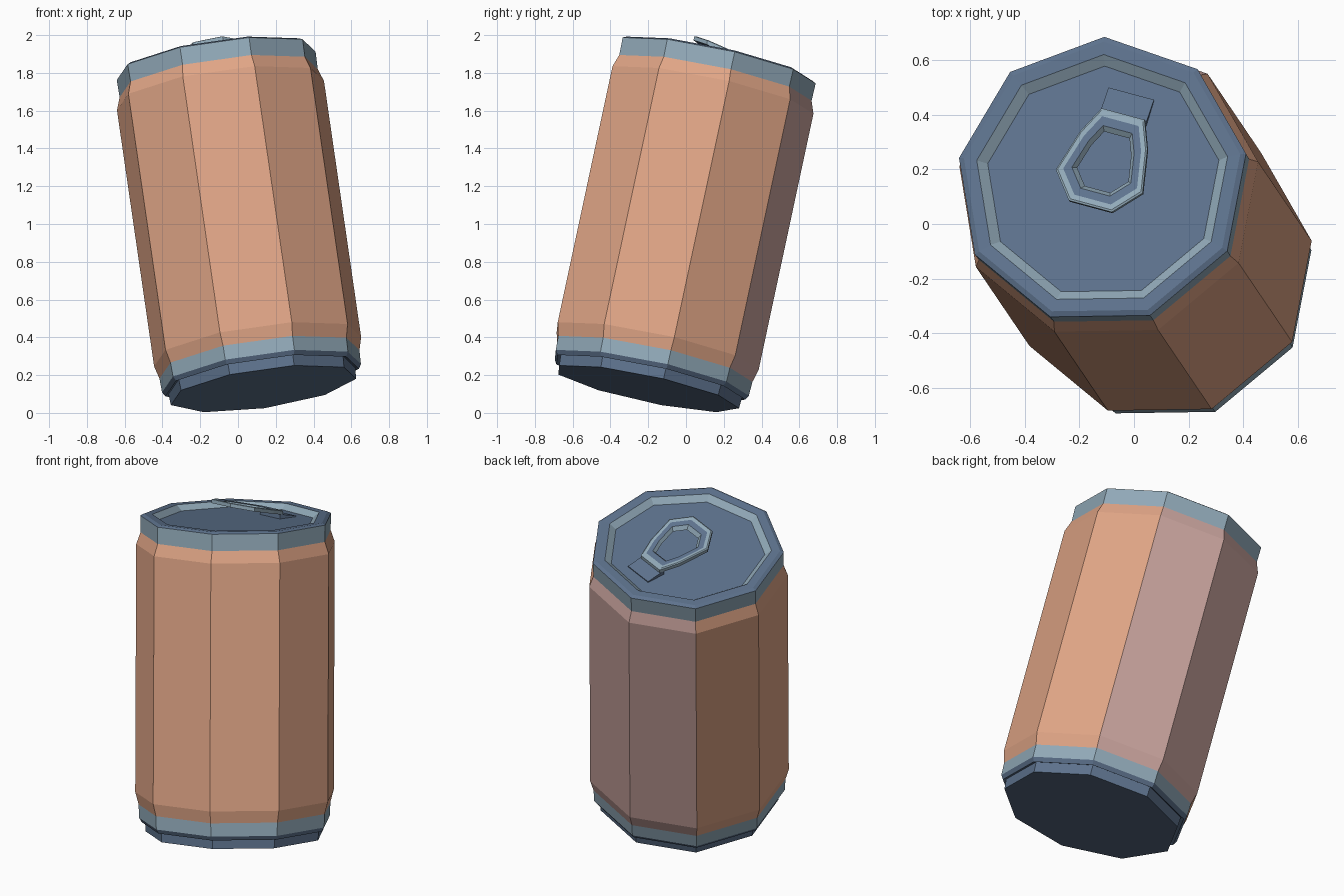
import bpy, bmesh, math
from mathutils import Matrix, Vector

if "Cube" in bpy.data.objects:
    bpy.data.objects.remove(bpy.data.objects["Cube"])


def srgb(r, g, b):
    f = lambda c: c / 12.92 if c <= 0.04045 else ((c + 0.055) / 1.055) ** 2.4
    return (f(r / 255), f(g / 255), f(b / 255), 1)


def material(name, rgb):
    m = bpy.data.materials.new(name)
    m.diffuse_color = srgb(*rgb)
    m.use_nodes = True
    m.node_tree.nodes["Principled BSDF"].inputs["Base Color"].default_value = m.diffuse_color
    return m


ORANGE = material("orange paint", (224, 165, 134))
PINK = material("dusty pink paint", (205, 167, 161))
LIGHT = material("light metal", (146, 170, 185))
DARK = material("blue metal", (94, 115, 142))
MATS = [ORANGE, PINK, LIGHT, DARK]

# Leaning can frame: local origin is the centre of the lid, local z is the axis
axis = Vector((-0.145, 0.214, 1)).normalized()
FRAME = Matrix.Translation((-0.118, 0.16, 1.864)) @ \
    Vector((0, 0, 1)).rotation_difference(axis).to_matrix().to_4x4()


def finish(name, bm):
    bmesh.ops.recalc_face_normals(bm, faces=bm.faces)
    me = bpy.data.meshes.new(name)
    bm.to_mesh(me)
    bm.free()
    for m in MATS:
        me.materials.append(m)
    ob = bpy.data.objects.new(name, me)
    bpy.context.collection.objects.link(ob)
    ob.matrix_world = FRAME
    return ob


def loft(bm, loops, mats, closed=False):
    """Skin consecutive vertex loops; mats gives one material per strip."""
    rings = [[bm.verts.new(p) for p in loop] for loop in loops]
    n = len(rings[0])
    pairs = list(zip(rings, rings[1:] + rings[:1])) if closed else list(zip(rings, rings[1:]))
    for (a, b), m in zip(pairs, mats):
        for i in range(n):
            j = (i + 1) % n
            f = bm.faces.new((a[i], a[j], b[j], b[i]))
            f.material_index = MATS.index(m)
    return rings


# Can: nine-sided turned profile (radius, height, material of the strip below)
SIDES = 9
profile = [
    (0.435, -0.030, LIGHT),   # lid well wall
    (0.472, 0.000, DARK),     # rim top
    (0.520, 0.002, DARK),     # rim bevel
    (0.540, -0.008, LIGHT),   # top band
    (0.538, -0.103, ORANGE),  # shoulder
    (0.562, -0.170, ORANGE),  # body
    (0.562, -1.570, ORANGE),  # lower taper
    (0.543, -1.640, LIGHT),   # bottom band
    (0.540, -1.716, DARK),    # bottom bevel
    (0.525, -1.740, DARK),    # step under the band
    (0.507, -1.732, DARK),    # foot
    (0.503, -1.792, DARK),
]
bm = bmesh.new()
loops = [[(r * math.cos(math.radians(90) + math.tau * i / SIDES),
           r * math.sin(math.radians(90) + math.tau * i / SIDES), z)
          for i in range(SIDES)] for r, z, _ in profile]
rings = loft(bm, loops, [m for _, _, m in profile])
for ring in (rings[0], rings[-1]):
    bm.faces.new(ring).material_index = MATS.index(DARK)
# Label patch: the two back facets are pink
for f in bm.faces:
    c = f.calc_center_median()
    if f.material_index == 0 and 50 < math.degrees(math.atan2(c.y, c.x)) < 130:
        f.material_index = MATS.index(PINK)
finish("can", bm)

# Pull tab frame: v runs towards the mouth, w across it
TURN = math.radians(74)


def tab_point(w, v, h):
    c, s = math.cos(TURN), math.sin(TURN)
    w += 0.006
    return (v * c + w * s, v * s - w * c, h)


# Pull tab: raised tail, eight-sided ring with a hole
half = [(0.083, 0.257), (0.130, 0.150), (0.168, -0.018), (0.083, -0.120)]
outline = half + [(-w, v) for w, v in reversed(half)]


def tab_loop(scale, drop):
    pts = []
    for w, v in outline:
        w, v = w * scale, 0.06 + (v - 0.06) * scale
        pts.append(tab_point(w, v, 0.073 - 0.225 * v + drop))
    return pts


bm = bmesh.new()
steps = [(1.0, -0.025, LIGHT), (1.0, -0.004, LIGHT), (0.96, 0.0, LIGHT), (0.85, -0.002, DARK),
         (0.68, -0.004, LIGHT), (0.59, -0.025, DARK)]
loft(bm, [tab_loop(s, d) for s, d, _ in steps], [m for _, _, m in steps], closed=True)
finish("pull_tab", bm)

# Mouth flap: thin wedge from the tab down to the lid
bm = bmesh.new()
side = lambda w: [tab_point(w, 0.23, -0.030), tab_point(w, 0.344, -0.030),
                  tab_point(w, 0.344, -0.024), tab_point(w, 0.23, -0.004)]
a, b = loft(bm, [side(-0.088), side(0.088)], [DARK])
for ring in (a, b):
    bm.faces.new(ring).material_index = MATS.index(DARK)
finish("mouth_flap", bm)
